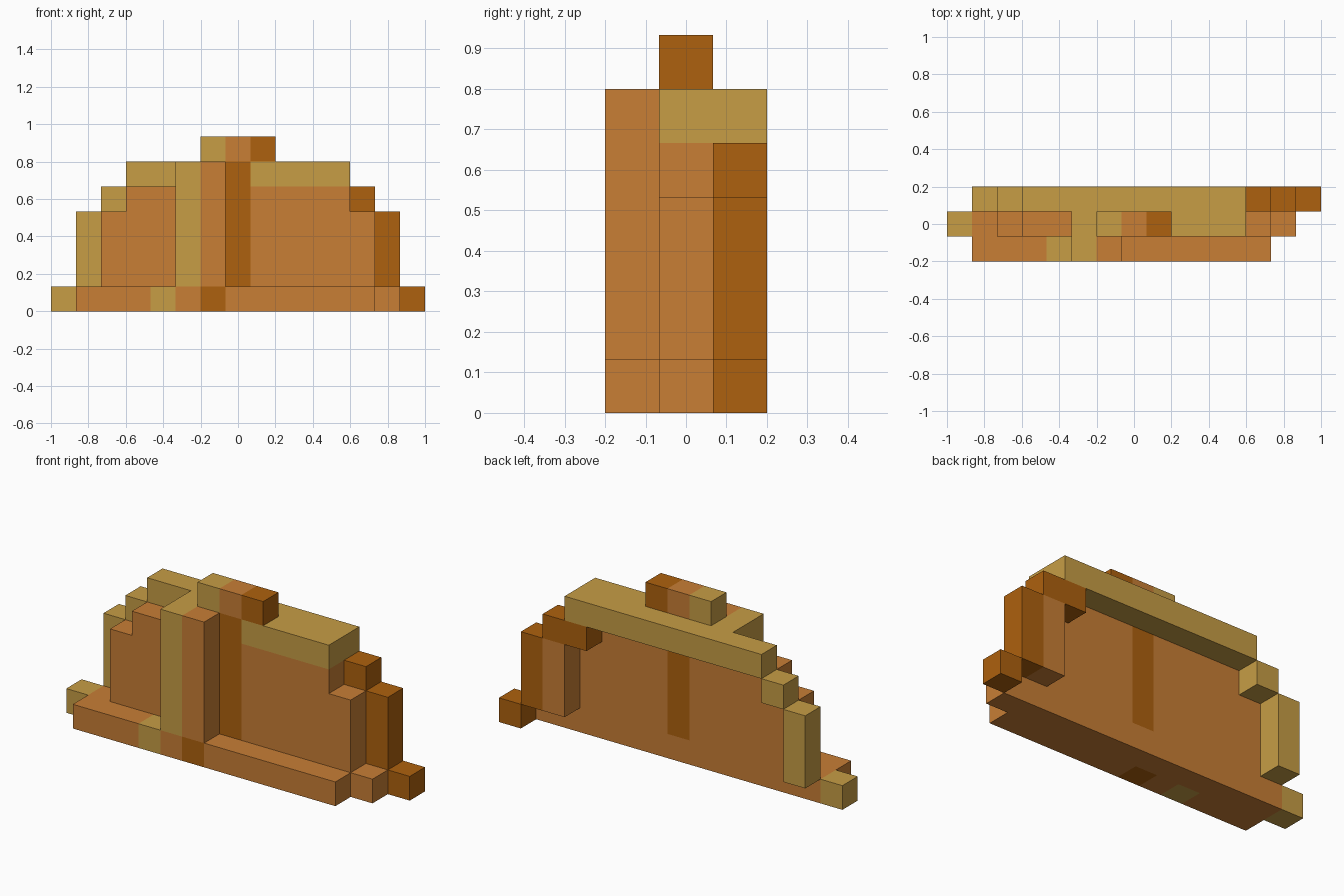
import bpy, bmesh, math
from mathutils import Vector

if "Cube" in bpy.data.objects:
    bpy.data.objects.remove(bpy.data.objects["Cube"])

U = 2 / 15                                  # one block
ORIGIN = Vector((-1, -0.2, 0))


def material(name, rgb):
    mat = bpy.data.materials.new(name)
    lin = [((c / 255 + 0.055) / 1.055) ** 2.4 for c in rgb]
    mat.diffuse_color = (*lin, 1)
    mat.use_nodes = True
    mat.node_tree.nodes["Principled BSDF"].inputs["Base Color"].default_value = mat.diffuse_color
    return mat


MATS = {
    "orange": material("orange", (200, 126, 53)),
    "tan": material("tan", (199, 157, 69)),
    "dark": material("dark brown", (174, 97, 14)),
}

# part: (colour, list of boxes as inclusive block ranges x0,x1, y0,y1, z0,z1)
PARTS = {
    "base": ("orange", [(1, 12, 0, 0, 0, 0), (1, 13, 1, 1, 0, 0)]),
    "wall": ("orange", [(2, 12, 1, 1, 1, 3), (3, 11, 1, 1, 4, 4)]),
    "front_post": ("orange", [(6, 6, 0, 0, 1, 5)]),
    "rear_post": ("orange", [(12, 12, 2, 2, 1, 3)]),
    "crest_middle": ("orange", [(7, 7, 1, 1, 6, 6)]),
    "roof_bar": ("tan", [(3, 11, 2, 2, 5, 5), (5, 11, 1, 1, 5, 5)]),
    "front_strip": ("tan", [(5, 5, 0, 0, 1, 5)]),
    "left_edge": ("tan", [(1, 1, 2, 2, 1, 3), (2, 2, 2, 2, 4, 4)]),
    "left_foot": ("tan", [(0, 0, 1, 1, 0, 0)]),
    "base_light_spot": ("tan", [(4, 4, 0, 0, 0, 0)]),
    "crest_left": ("tan", [(6, 6, 1, 1, 6, 6)]),
    "wall_stripe": ("dark", [(7, 7, 1, 1, 1, 5)]),
    "right_edge": ("dark", [(13, 13, 2, 2, 1, 3), (11, 12, 2, 2, 4, 4)]),
    "right_foot": ("dark", [(14, 14, 2, 2, 0, 0)]),
    "base_dark_spot": ("dark", [(6, 6, 0, 0, 0, 0)]),
    "crest_right": ("dark", [(8, 8, 1, 1, 6, 6)]),
}

# Fill the block grid; later parts replace earlier ones where they overlap
grid = {}
for part, (_, boxes) in PARTS.items():
    for x0, x1, y0, y1, z0, z1 in boxes:
        for x in range(x0, x1 + 1):
            for y in range(y0, y1 + 1):
                for z in range(z0, z1 + 1):
                    grid[x, y, z] = part


def build_part(part, colour):
    """Make the exposed faces of one part, merged into large flat faces."""
    bm = bmesh.new()
    for cell, owner in grid.items():
        if owner != part:
            continue
        for axis in range(3):
            for sign in (-1, 1):
                n = Vector((0, 0, 0))
                n[axis] = sign
                if tuple(int(c + d) for c, d in zip(cell, n)) in grid:
                    continue
                a, b = Vector((0, 0, 0)), Vector((0, 0, 0))
                a[(axis + 1) % 3] = 0.5
                b[(axis + 2) % 3] = 0.5 * sign
                mid = Vector(cell) + Vector((0.5, 0.5, 0.5)) + n * 0.5
                corners = (mid - a - b, mid + a - b, mid + a + b, mid - a + b)
                bm.faces.new([bm.verts.new(ORIGIN + c * U) for c in corners])
    bmesh.ops.remove_doubles(bm, verts=bm.verts, dist=1e-4)
    bmesh.ops.dissolve_limit(bm, angle_limit=math.radians(1),
                             verts=bm.verts, edges=bm.edges)
    mesh = bpy.data.meshes.new(part)
    bm.to_mesh(mesh)
    bm.free()
    mesh.materials.append(MATS[colour])
    bpy.context.collection.objects.link(bpy.data.objects.new(part, mesh))


for part, (colour, _) in PARTS.items():
    build_part(part, colour)
